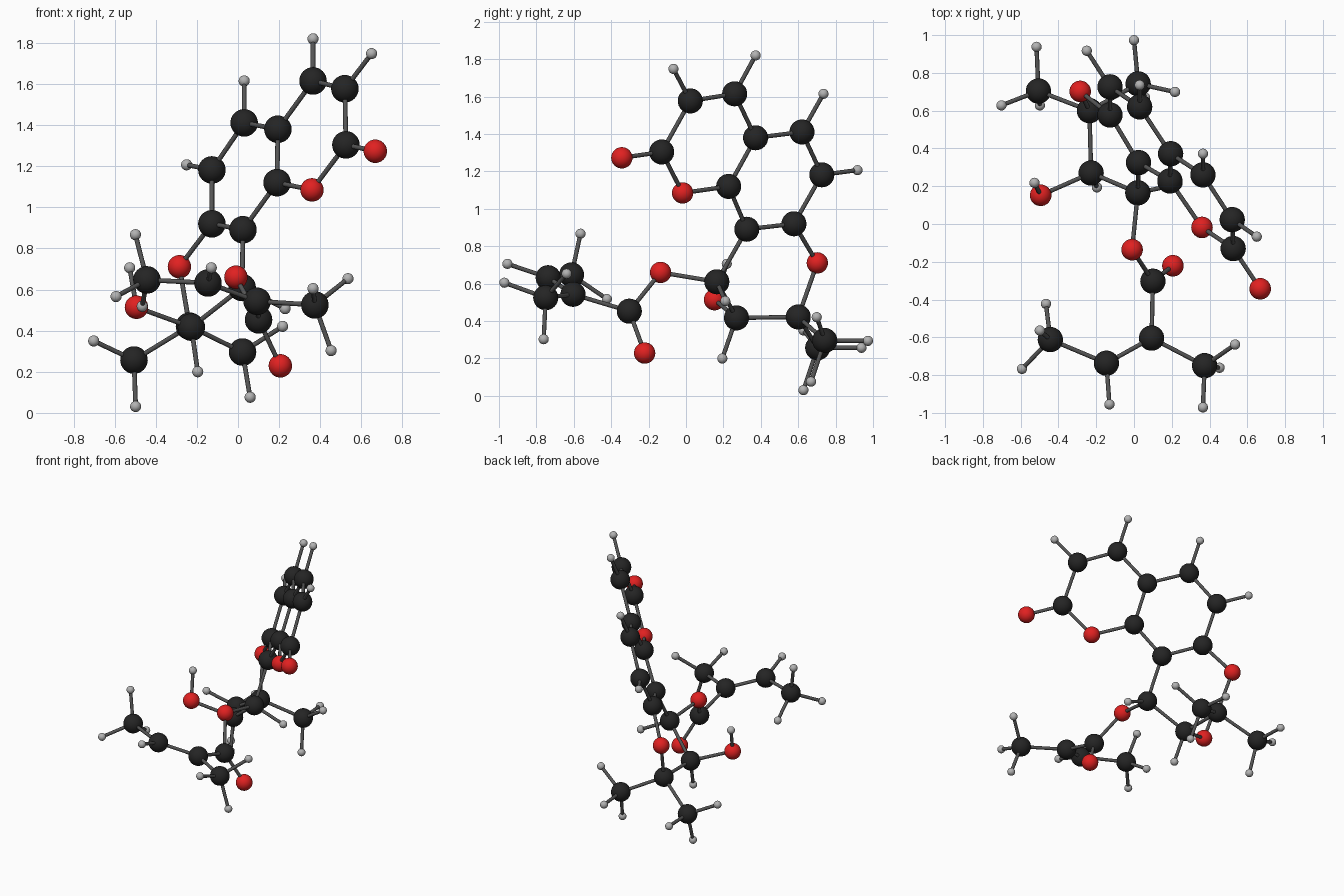
import bpy
from mathutils import Vector

if "Cube" in bpy.data.objects:
    bpy.data.objects.remove(bpy.data.objects["Cube"])

# Atom centres, grouped by fragment
RING_CARBONS = [
    (.365, .26, 1.615), (.52, .023, 1.577), (.525, -.13, 1.304), (.19, .228, 1.12),
    (.194, .372, 1.38), (.03, .62, 1.411), (-.127, .726, 1.182), (-.127, .577, .92),
    (.024, .325, .891), (-.236, .6, .422), (-.227, .27, .417), (.02, .165, .61)]
CHAIN_CARBONS = [
    (.1, -.303, .453), (.093, -.604, .543), (-.146, -.737, .632)]
METHYL_CARBONS = [
    (-.443, -.612, .647), (.374, -.75, .525), (-.506, .704, .257), (.022, .742, .296)]
OXYGENS = [
    (.668, -.343, 1.273), (.36, -.018, 1.085), (-.285, .702, .711),
    (-.01, -.136, .66), (.206, -.221, .229), (-.494, .152, .514)]
SINGLE_HYDROGENS = [
    (.365, .372, 1.82), (.65, -.067, 1.748), (.03, .735, 1.615), (-.25, .917, 1.207),
    (.229, .21, .507), (-.13, -.955, .706), (-.196, .194, .2), (-.527, .218, .706)]
METHYL_HYDROGENS = [
    (-.499, -.564, .867), (-.593, -.767, .566), (-.466, -.423, .518),
    (.535, -.638, .653), (.453, -.761, .303), (.365, -.971, .605),
    (-.702, .628, .35), (-.498, .628, .031), (-.516, .938, .257),
    (.217, .699, .421), (.059, .669, .076), (0, .973, .294)]


def material(name, r, g, b):
    m = bpy.data.materials.new(name)
    m.diffuse_color = (r, g, b, 1)
    m.use_nodes = True
    m.node_tree.nodes["Principled BSDF"].inputs["Base Color"].default_value = m.diffuse_color
    return m


def template(name, mat, add, **kw):
    """Make one smooth primitive mesh to be shared by many objects."""
    add(**kw)
    ob = bpy.context.object
    bpy.ops.object.shade_smooth_by_angle()
    mesh = ob.data
    mesh.name = name
    mesh.materials.append(mat)
    bpy.data.objects.remove(ob)
    return mesh


def place(name, mesh, loc):
    ob = bpy.data.objects.new(name, mesh)
    ob.location = loc
    bpy.context.collection.objects.link(ob)
    return ob


def ball(name, mat, radius):
    return template(name, mat, bpy.ops.mesh.primitive_uv_sphere_add,
                    segments=32, ring_count=16, radius=radius)


carbon = ball("carbon", material("black", .018, .018, .018), .067)
oxygen = ball("oxygen", material("red", .75, .015, .015), .057)
hydrogen = ball("hydrogen", material("light_grey", .45, .45, .45), .027)
stick = template("bond", material("dark_grey", .09, .09, .09),
                 bpy.ops.mesh.primitive_cylinder_add, vertices=16, radius=.0115, depth=1)

# Atoms
atoms = []
for name, mesh, centres in (
        ("ring_carbon", carbon, RING_CARBONS), ("chain_carbon", carbon, CHAIN_CARBONS),
        ("methyl_carbon", carbon, METHYL_CARBONS), ("oxygen", oxygen, OXYGENS),
        ("hydrogen", hydrogen, SINGLE_HYDROGENS), ("methyl_hydrogen", hydrogen, METHYL_HYDROGENS)):
    for c in centres:
        place(name, mesh, c)
        atoms.append((Vector(c), mesh is hydrogen))

# Bonds between neighbouring atoms
for i, (a, a_is_h) in enumerate(atoms):
    for b, b_is_h in atoms[:i]:
        d = b - a
        if (a_is_h and b_is_h) or d.length > (.28 if a_is_h or b_is_h else .39):
            continue
        bond = place("bond", stick, (a + b) / 2)
        bond.rotation_euler = d.to_track_quat('Z', 'Y').to_euler()
        bond.scale = (1, 1, d.length)
